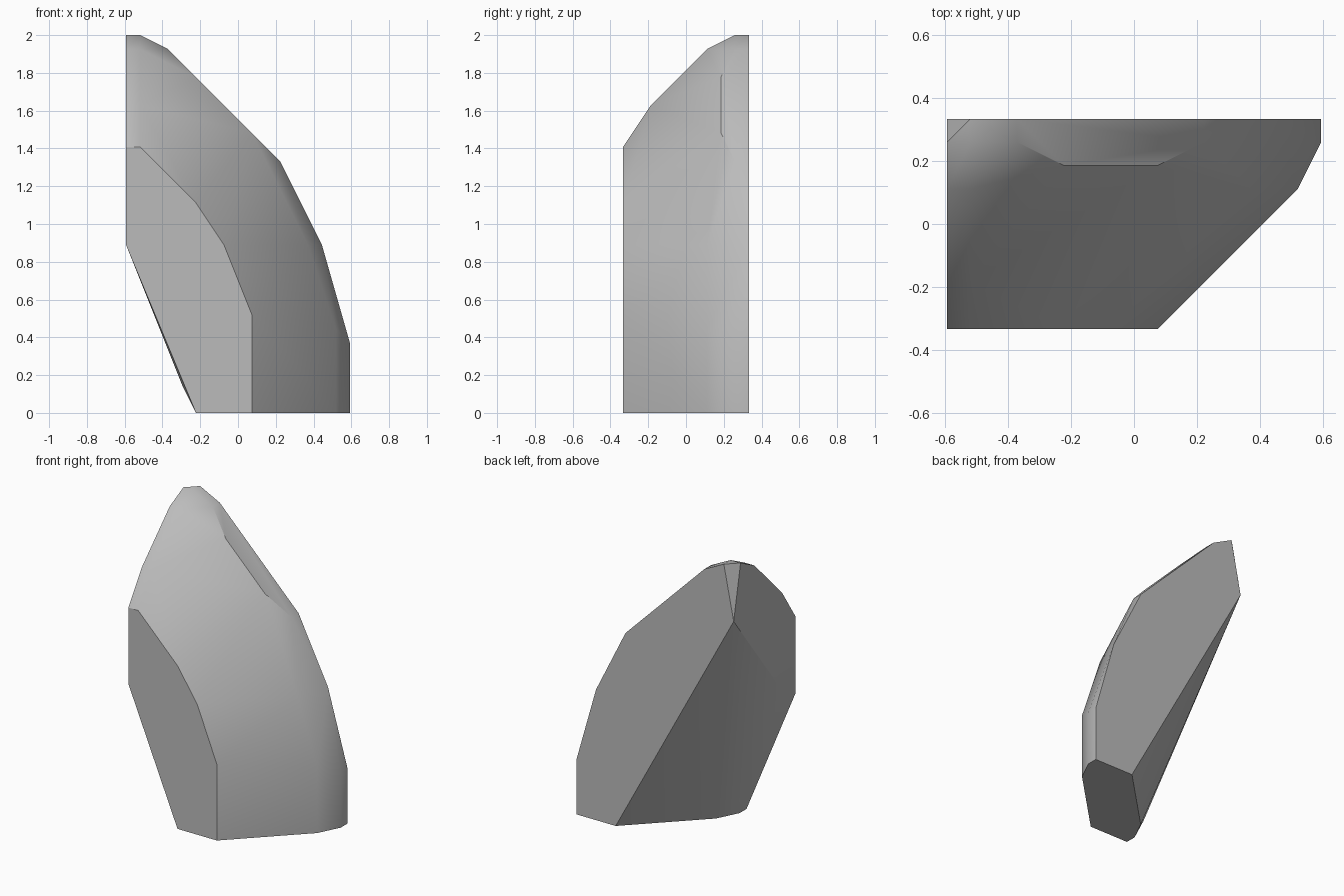
import bpy
import bmesh
import math
from mathutils import Vector

default_cube = bpy.data.objects.get("Cube")
if default_cube:
    bpy.data.objects.remove(default_cube, do_unlink=True)

# The shard is laid out on a regular lattice: tallest point is 27 cells up
CELL = 2 / 27
HALF_DEPTH = 4.5

# Corner points (x, z) of each cross-section, keyed by cells behind the front face
sections = {
    0: [(-8, 12), (-8, 19), (-7, 19), (-3, 15), (-1, 12), (1, 7), (1, 0), (-3, 0)],
    1: [(-3, 0), (-4, 2)],
    2: [(-8, 13), (-8, 22), (-7, 22)],
    3: [(-2, 0)],
    6: [(-8, 26), (-7, 26), (5, 12), (7, 6), (7, 0)],
    7: [(-3, 24), (1, 20)],
    8: [(-8, 27), (-7, 27), (-5, 26), (3, 18), (8, 5), (8, 0)],
    9: [(-8, 22), (-7, 27), (-5, 26), (3, 18), (6, 12), (8, 5), (8, 0), (4, 0)],
}


def make_material(name, colour):
    """Plain flat-coloured material for viewport and render."""
    material = bpy.data.materials.new(name)
    material.use_nodes = True
    material.diffuse_color = colour
    shader = next(n for n in material.node_tree.nodes if n.type == "BSDF_PRINCIPLED")
    shader.inputs["Base Color"].default_value = colour
    return material


def build_hull(name, section_points, material):
    """Wrap the cross-section corners in a clean convex skin."""
    bm = bmesh.new()
    for depth, corners in section_points.items():
        for x, z in corners:
            bm.verts.new(Vector((x, depth - HALF_DEPTH, z)) * CELL)

    hull = bmesh.ops.convex_hull(bm, input=bm.verts[:], use_existing_faces=False)
    leftovers = set(hull["geom_interior"]) | set(hull["geom_unused"])
    loose = [item for item in leftovers if isinstance(item, bmesh.types.BMVert)]
    bmesh.ops.delete(bm, geom=loose, context="VERTS")

    # Merge triangles that lie in one plane into single facets
    bmesh.ops.dissolve_limit(bm, angle_limit=math.radians(1),
                             verts=bm.verts[:], edges=bm.edges[:])
    bmesh.ops.recalc_face_normals(bm, faces=bm.faces[:])

    mesh = bpy.data.meshes.new(name)
    bm.to_mesh(mesh)
    bm.free()
    mesh.materials.append(material)
    obj = bpy.data.objects.new(name, mesh)
    bpy.context.collection.objects.link(obj)
    return obj


# Single stone shard: soft outer curve, crisp cut faces
stone_grey = make_material("stone grey", (0.5, 0.5, 0.5, 1))
shard = build_hull("stone_shard", sections, stone_grey)

bpy.ops.object.select_all(action="DESELECT")
shard.select_set(True)
bpy.context.view_layer.objects.active = shard
bpy.ops.object.shade_smooth_by_angle(angle=math.radians(30))
